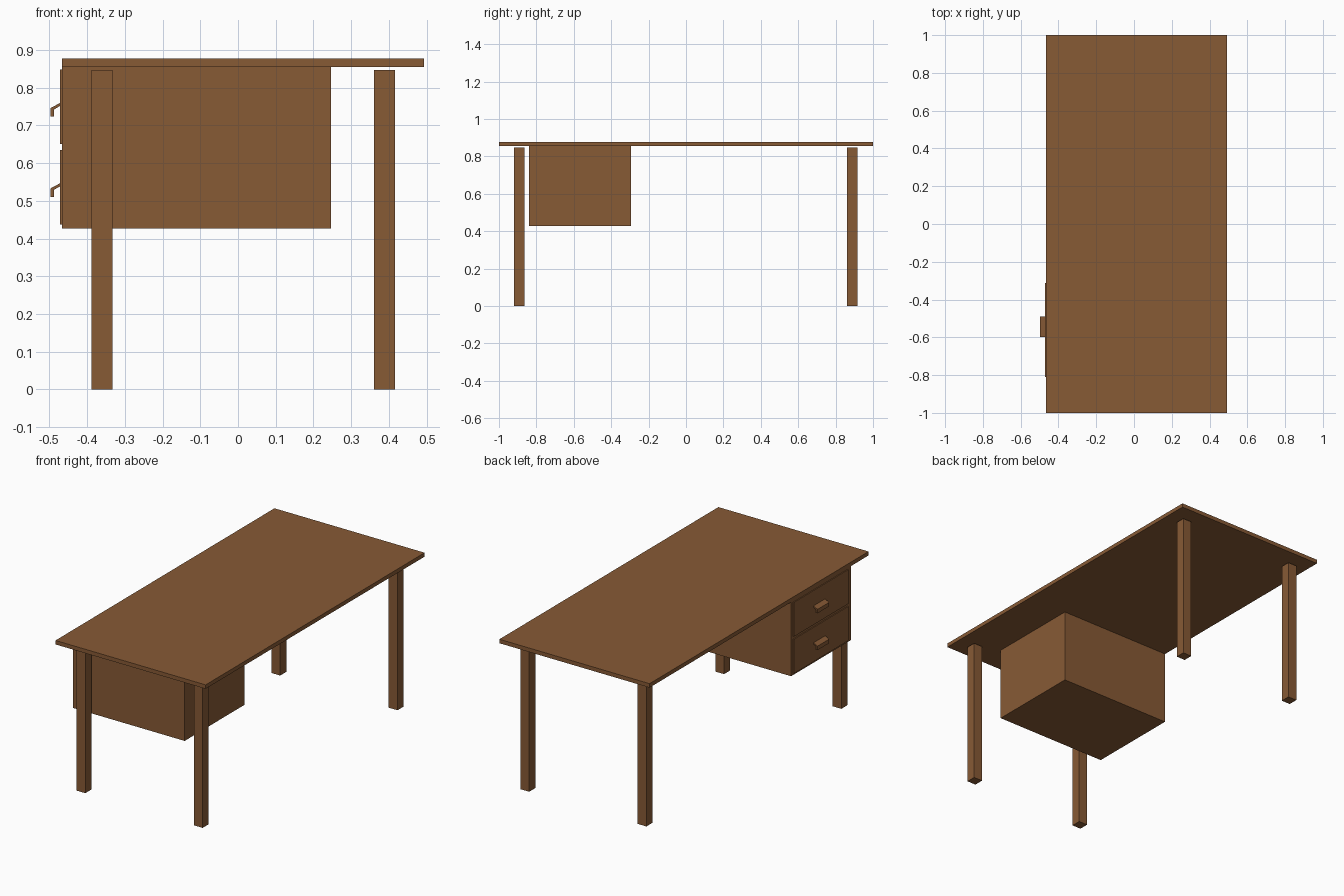
import bpy
import bmesh
from mathutils import Vector

default = bpy.data.objects.get("Cube")
if default:
    bpy.data.objects.remove(default, do_unlink=True)

# Single wood colour
wood = bpy.data.materials.new("brown_wood")
wood.use_nodes = True
colour = (0.245, 0.103, 0.036, 1.0)
wood.diffuse_color = colour
wood.node_tree.nodes["Principled BSDF"].inputs["Base Color"].default_value = colour


def add_object(name, bm):
    bmesh.ops.recalc_face_normals(bm, faces=bm.faces)
    mesh = bpy.data.meshes.new(name)
    bm.to_mesh(mesh)
    bm.free()
    mesh.materials.append(wood)
    obj = bpy.data.objects.new(name, mesh)
    bpy.context.collection.objects.link(obj)
    return obj


def box(name, low, high):
    low, high = Vector(low), Vector(high)
    bm = bmesh.new()
    bmesh.ops.create_cube(bm, size=1)
    bmesh.ops.scale(bm, vec=high - low, verts=bm.verts)
    bmesh.ops.translate(bm, vec=(low + high) / 2, verts=bm.verts)
    return add_object(name, bm)


def extrude_profile(name, points, y0, y1):
    """Extrude an x-z profile along y."""
    bm = bmesh.new()
    face = bm.faces.new([bm.verts.new((x, y0, z)) for x, z in points])
    result = bmesh.ops.extrude_face_region(bm, geom=[face])
    moved = [g for g in result["geom"] if isinstance(g, bmesh.types.BMVert)]
    bmesh.ops.translate(bm, vec=(0, y1 - y0, 0), verts=moved)
    return add_object(name, bm)


# Table top
box("table_top", (-0.467, -1, 0.855), (0.493, 1, 0.878))

# Four square legs, stopping just short of the top
for side, x in (("right", -0.389), ("left", 0.361)):
    for end, y in (("front", -0.919), ("back", 0.861)):
        box(f"{end}_{side}_leg", (x, y, 0), (x + 0.056, y + 0.056, 0.847))

# Hanging drawer cabinet
box("drawer_cabinet", (-0.467, -0.84, 0.427), (0.247, -0.293, 0.855))

# Drawer fronts with bent lip handles
for name, base in (("lower", 0.437), ("upper", 0.65)):
    box(f"{name}_drawer_front", (-0.472, -0.81, base), (-0.466, -0.312, base + 0.198))
    profile = [(-0.471, 0.110), (-0.497, 0.096), (-0.497, 0.073),
               (-0.488, 0.073), (-0.488, 0.092), (-0.471, 0.102)]
    extrude_profile(f"{name}_drawer_handle",
                    [(x, base + z) for x, z in profile], -0.597, -0.491)
